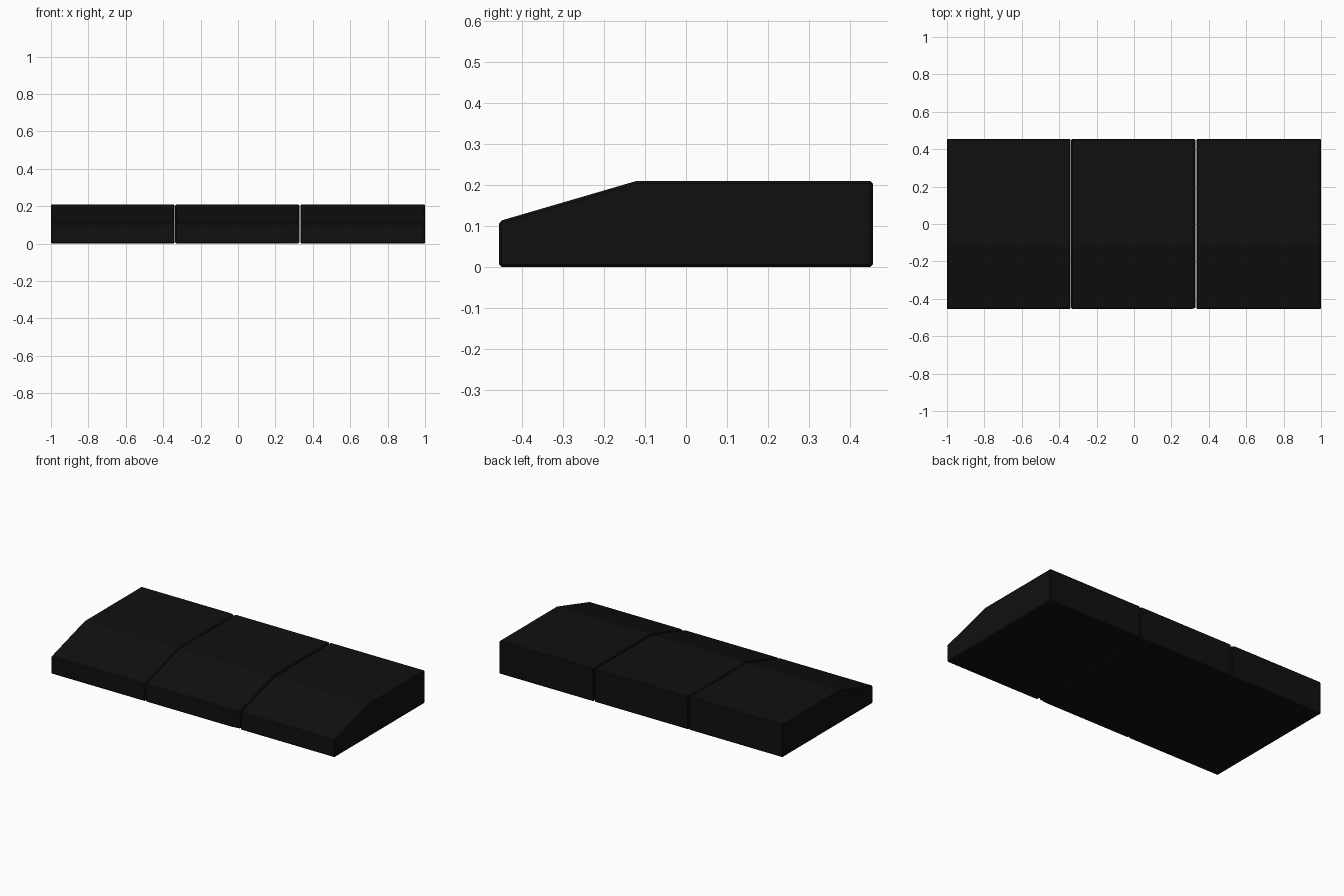
import bpy
import bmesh
from mathutils import Vector

cube = bpy.data.objects.get("Cube")
if cube:
    bpy.data.objects.remove(cube, do_unlink=True)

# Near-black stone
stone = bpy.data.materials.new("charcoal stone")
stone.use_nodes = True
colour = (0.005, 0.005, 0.005, 1)
stone.diffuse_color = colour
stone.node_tree.nodes["Principled BSDF"].inputs["Base Color"].default_value = colour

# Side profile (y, z): low front lip, ramp, flat top
PROFILE = [(-0.455, 0), (0.455, 0), (0.455, 0.21), (-0.12, 0.21), (-0.455, 0.112)]


def make_block(name, x0, x1, chips):
    bm = bmesh.new()
    face = bm.faces.new([bm.verts.new((x0, y, z)) for y, z in PROFILE])
    side = bmesh.ops.extrude_face_region(bm, geom=[face])
    moved = [v for v in side["geom"] if isinstance(v, bmesh.types.BMVert)]
    bmesh.ops.translate(bm, verts=moved, vec=(x1 - x0, 0, 0))
    bmesh.ops.recalc_face_normals(bm, faces=bm.faces)

    # Worn edges
    sharp = [e for e in bm.edges if e.calc_face_angle() > 0.5]
    bmesh.ops.bevel(bm, geom=sharp, offset=0.006, segments=1, affect='EDGES')

    # Broken corners: slice each off and close the cut
    for point, normal in chips:
        geom = bm.verts[:] + bm.edges[:] + bm.faces[:]
        cut = bmesh.ops.bisect_plane(bm, geom=geom, plane_co=Vector(point),
                                     plane_no=Vector(normal), clear_outer=True)
        rim = [e for e in cut["geom_cut"] if isinstance(e, bmesh.types.BMEdge)]
        if rim:
            bmesh.ops.holes_fill(bm, edges=rim, sides=0)
    bmesh.ops.recalc_face_normals(bm, faces=bm.faces)

    mesh = bpy.data.meshes.new(name)
    bm.to_mesh(mesh)
    bm.free()
    mesh.materials.append(stone)
    obj = bpy.data.objects.new(name, mesh)
    bpy.context.collection.objects.link(obj)


# Three kerb stones laid side by side
make_block("right_block", -1, -0.339, [
    ((-0.37, 0.455, 0.21), (0.5, 0.4, 1)),
    ((-0.36, -0.455, 0), (0.5, -1, -0.6)),
])
make_block("middle_block", -0.336, 0.328, [
    ((0.27, -0.455, 0.06), (0.15, -1, -0.1)),
    ((0.31, -0.455, 0.112), (1, -0.7, 0.5)),
])
make_block("left_block", 0.334, 1, [
    ((0.35, -0.455, 0.112), (-1, -0.6, 0.4)),
])
